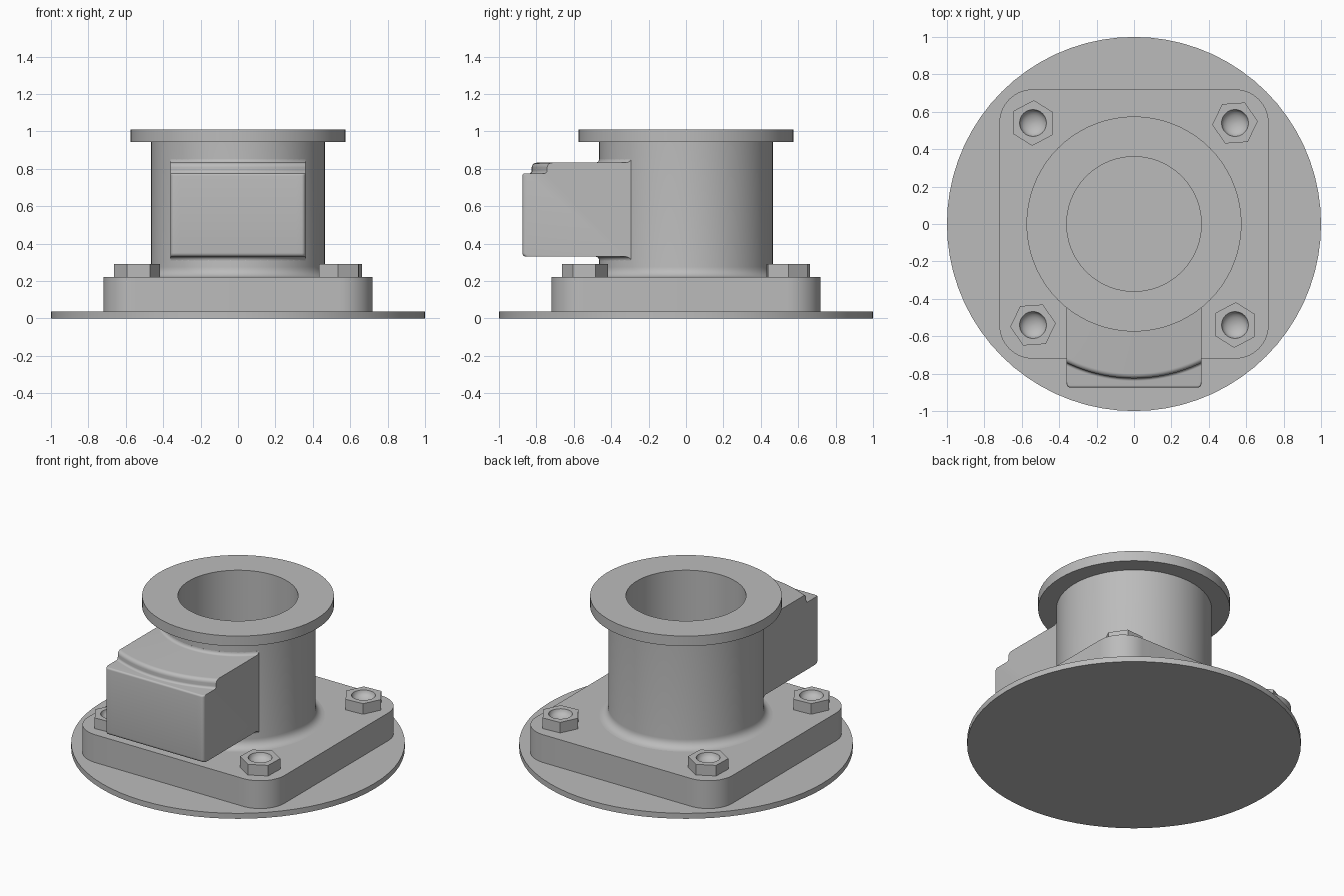
import bpy
import bmesh
from math import sin, cos, pi, sqrt, radians

cube = bpy.data.objects.get("Cube")
if cube:
    bpy.data.objects.remove(cube, do_unlink=True)

GREY = (0.5, 0.5, 0.5, 1)
metal = bpy.data.materials.new("grey metal")
metal.use_nodes = True
metal.diffuse_color = GREY
metal.node_tree.nodes["Principled BSDF"].inputs["Base Color"].default_value = GREY

SEGS = 72


def loft(name, rings, loop=False):
    """Skin equal-sized rings; cap both ends, or join last ring to first."""
    bm = bmesh.new()
    rows = [[bm.verts.new(p) for p in ring] for ring in rings]
    n = len(rows[0])
    pairs = list(zip(rows, rows[1:]))
    if loop:
        pairs.append((rows[-1], rows[0]))
    for a, b in pairs:
        for i in range(n):
            j = (i + 1) % n
            bm.faces.new((a[i], a[j], b[j], b[i]))
    if not loop:
        bm.faces.new(rows[0])
        bm.faces.new(rows[-1])
    bmesh.ops.recalc_face_normals(bm, faces=bm.faces)
    mesh = bpy.data.meshes.new(name)
    bm.to_mesh(mesh)
    bm.free()
    mesh.materials.append(metal)
    obj = bpy.data.objects.new(name, mesh)
    bpy.context.collection.objects.link(obj)
    bpy.ops.object.select_all(action='DESELECT')
    bpy.context.view_layer.objects.active = obj
    obj.select_set(True)
    bpy.ops.object.shade_smooth_by_angle(angle=radians(30))
    return obj


def circle(r, z, n=SEGS):
    return [(r * cos(2 * pi * i / n), r * sin(2 * pi * i / n), z) for i in range(n)]


def arc(cx, cy, r, start, end, steps=5):
    """Points on an arc, angles in degrees."""
    angles = [radians(start + (end - start) * i / steps) for i in range(steps + 1)]
    return [(cx + r * cos(a), cy + r * sin(a)) for a in angles]


# Thin round base
DISC_TOP = 0.036
loft("base_disc", [circle(1, 0), circle(1, DISC_TOP)])

# Rounded square mounting plate with a round opening
PLATE_TOP = 0.22
per_corner = SEGS // 4
outline = []
for k in range(4):
    sx, sy = ((1, 1), (-1, 1), (-1, -1), (1, -1))[k]
    outline += arc(0.54 * sx, 0.54 * sy, 0.18, 90 * k, 90 * k + 90, per_corner - 1)
opening = [(0.5 * x / sqrt(x * x + y * y), 0.5 * y / sqrt(x * x + y * y)) for x, y in outline]
loft("mounting_plate", [[(x, y, z) for x, y in shape] for shape, z in (
    (outline, DISC_TOP), (outline, PLATE_TOP), (opening, PLATE_TOP), (opening, DISC_TOP))], loop=True)

# Pipe body with top flange and filleted foot
BODY = 0.465
profile = [(0.36, DISC_TOP), (0.36, 1.01), (0.575, 1.01), (0.575, 0.943), (BODY, 0.943)]
profile += arc(BODY + 0.055, PLATE_TOP + 0.055, 0.055, 180, 270, 6)
profile += [(0.5, PLATE_TOP), (0.5, DISC_TOP)]
loft("pipe_body", [circle(r, z) for r, z in profile], loop=True)

# Side housing: profile swept across x, with curved step and fillets to the pipe
HALF, FRONT, ROUND = 0.36, 0.875, 0.02
LOW, SHELF, HIGH, STEP = 0.33, 0.775, 0.832, 0.825


def housing_section(x):
    over = max(0, abs(x) - (HALF - ROUND))
    front = FRONT - ROUND + sqrt(max(0, ROUND ** 2 - over ** 2))

    def curved(points):
        return [(x, -sqrt(r * r - x * x), z) for r, z in points]

    def straight(points):
        return [(x, -y, z) for y, z in points]

    pts = curved([(BODY - 0.03, LOW - 0.02)])
    pts += curved(arc(BODY + 0.02, LOW - 0.02, 0.02, 180, 90))
    pts += straight(arc(front - ROUND, LOW + ROUND, ROUND, -90, 0))
    pts += straight(arc(front - 0.012, SHELF - 0.012, 0.012, 0, 90))
    pts += curved(arc(STEP + 0.015, SHELF + 0.015, 0.015, 270, 180))
    pts += curved(arc(STEP - 0.025, HIGH - 0.025, 0.025, 0, 90))
    pts += curved(arc(BODY + 0.02, HIGH + 0.02, 0.02, 270, 180))
    pts += curved([(BODY - 0.03, HIGH + 0.02)])
    return pts


inner = HALF - ROUND
columns = [inner * (i / 12 - 1) for i in range(25)]
edge = [inner + ROUND * sin(radians(a)) for a in (18, 36, 54, 72, 90)]
columns = [-e for e in reversed(edge)] + columns + edge
loft("side_housing", [housing_section(x) for x in columns])


# Hexagonal nuts with a hollow bowl in the top
def hexagon(r, z, per_side=4):
    pts = []
    for k in range(6):
        a, b = k * pi / 3, (k + 1) * pi / 3
        for i in range(per_side):
            t = i / per_side
            pts.append((r * (cos(a) * (1 - t) + cos(b) * t), r * (sin(a) * (1 - t) + sin(b) * t), z))
    return pts


NUT_TOP = 0.29
for side, sx in (("left", 1), ("right", -1)):
    for end, sy in (("front", -1), ("back", 1)):
        rings = [hexagon(0.122, PLATE_TOP - 0.01), hexagon(0.122, NUT_TOP)]
        rings += [circle(0.072 * cos(a), NUT_TOP - 0.045 * sin(a), 24)
                  for a in (radians(d) for d in (0, 18, 36, 54, 72, 86))]
        nut = loft(f"{end}_{side}_nut", rings)
        nut.location = (0.54 * sx, 0.54 * sy, 0)
        nut.rotation_euler.z = radians(4 if sx == sy else 28)
